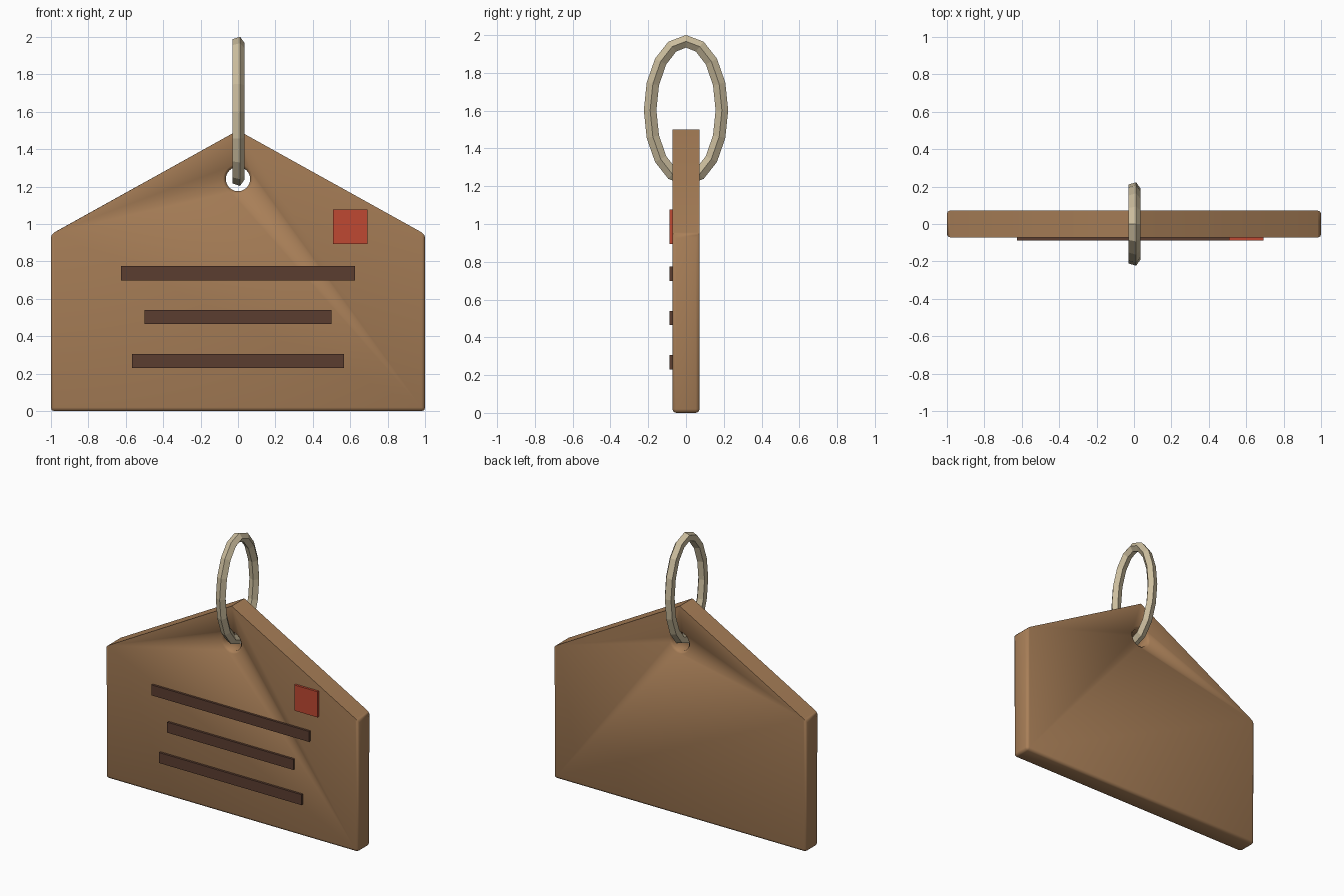
import bpy, bmesh, math
from mathutils import Vector

if "Cube" in bpy.data.objects:
    bpy.data.objects.remove(bpy.data.objects["Cube"])


def material(name, rgb):
    m = bpy.data.materials.new(name)
    m.diffuse_color = (*rgb, 1)
    m.use_nodes = True
    m.node_tree.nodes["Principled BSDF"].inputs["Base Color"].default_value = m.diffuse_color
    return m


TAN = material("tan leather", (0.40, 0.215, 0.098))
BROWN = material("dark brown", (0.105, 0.047, 0.030))
RED = material("red stamp", (0.52, 0.066, 0.032))
METAL = material("pale brass", (0.60, 0.51, 0.34))


def make_object(name, bm, mat=None):
    bmesh.ops.recalc_face_normals(bm, faces=bm.faces)
    mesh = bpy.data.meshes.new(name)
    bm.to_mesh(mesh)
    bm.free()
    ob = bpy.data.objects.new(name, mesh)
    bpy.context.collection.objects.link(ob)
    if mat:
        mesh.materials.append(mat)
    return ob


def box(name, x, z, width, height, y0, y1, mat):
    bm = bmesh.new()
    bmesh.ops.create_cube(bm, size=1)
    for v in bm.verts:
        v.co = Vector((x + v.co.x * width, (y0 + y1) / 2 + v.co.y * (y1 - y0), z + v.co.z * height))
    return make_object(name, bm, mat)


# tag body: house-shaped prism, rounded everywhere but the two roof slopes
HALF = 0.072
bm = bmesh.new()
profile = [(-1, 0), (1, 0), (1, 0.945), (0, 1.5), (-1, 0.945)]
face = bm.faces.new([bm.verts.new((x, -HALF, z)) for x, z in profile])
ext = bmesh.ops.extrude_face_region(bm, geom=[face])
bmesh.ops.translate(bm, vec=(0, 2 * HALF, 0),
                    verts=[g for g in ext["geom"] if isinstance(g, bmesh.types.BMVert)])
bmesh.ops.recalc_face_normals(bm, faces=bm.faces)
rounded = [e for e in bm.edges if max(v.co.z for v in e.verts) < 1.4]
bmesh.ops.bevel(bm, geom=rounded, offset=0.02, segments=2, profile=0.5, affect='EDGES')
tag = make_object("tag_body", bm)

# hole cutter: round bar flaring towards both faces for a chamfered rim
SIDES = 24
bm = bmesh.new()
rings = []
for y, r in [(-0.1, 0.108), (-0.057, 0.065), (0.057, 0.065), (0.1, 0.108)]:
    rings.append([bm.verts.new((r * math.cos(a), y, 1.24 + r * math.sin(a)))
                  for a in (math.tau * i / SIDES for i in range(SIDES))])
for a, b in zip(rings, rings[1:]):
    for i in range(SIDES):
        j = (i + 1) % SIDES
        bm.faces.new((a[i], a[j], b[j], b[i]))
bm.faces.new(rings[0])
bm.faces.new(rings[-1])
cutter = make_object("hole_cutter", bm)
cutter.hide_render = True

mod = tag.modifiers.new("hole", 'BOOLEAN')
mod.operation = 'DIFFERENCE'
mod.object = cutter
bpy.context.view_layer.objects.active = tag
tag.select_set(True)
bpy.ops.object.modifier_apply(modifier=mod.name)
bpy.data.objects.remove(cutter)
tag.data.materials.clear()
tag.data.materials.append(TAN)
for p in tag.data.polygons:
    p.material_index = 0
bpy.ops.object.shade_smooth_by_angle(angle=math.radians(50))

# writing lines and stamp on the front
for i, (z, width) in enumerate([(0.737, 1.25), (0.503, 1.0), (0.268, 1.13)]):
    box(f"text_line_{i + 1}", 0, z, width, 0.075, -0.088, -HALF + 0.004, BROWN)
box("stamp", 0.6, 0.985, 0.184, 0.184, -0.088, -HALF + 0.004, RED)

# oval ring: five-sided wire swept round an ellipse in the side plane
N, M, R = 16, 5, 0.035
A, B, CZ = 0.190, 0.365, 1.602
bm = bmesh.new()
loops = []
for i in range(N):
    t = math.tau * i / N
    out = Vector((0, math.cos(t) * B, math.sin(t) * A)).normalized()
    centre = Vector((0, A * math.cos(t), CZ + B * math.sin(t)))
    loops.append([bm.verts.new(centre + out * (R * math.sin(u)) + Vector((R * math.cos(u), 0, 0)))
                  for u in (math.tau * k / M for k in range(M))])
for i in range(N):
    a, b = loops[i], loops[(i + 1) % N]
    for k in range(M):
        bm.faces.new((a[k], a[(k + 1) % M], b[(k + 1) % M], b[k]))
make_object("key_ring", bm, METAL)
